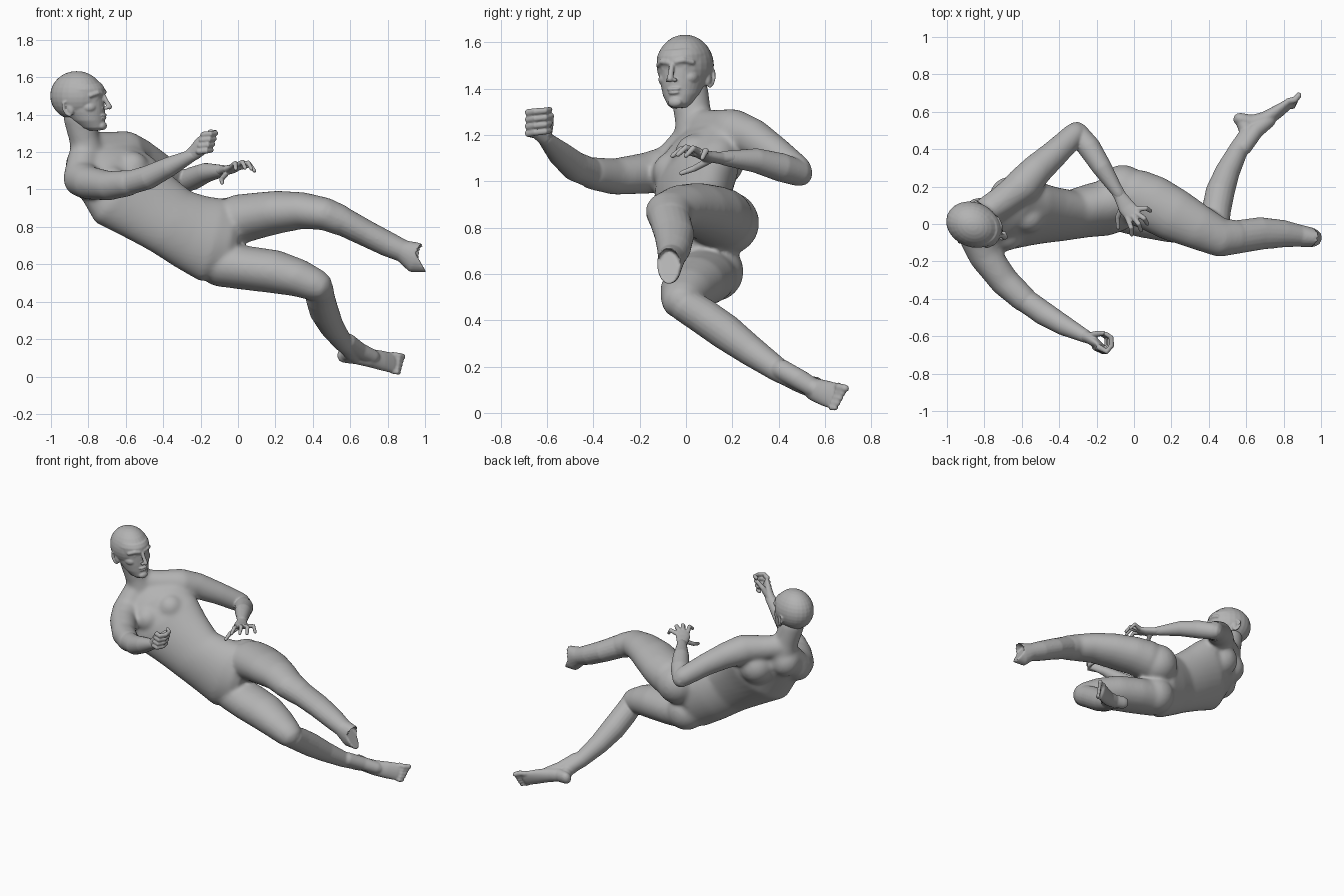
import bpy, bmesh, math
from mathutils import Vector as V, Matrix

skin = bpy.data.materials.new("grey_skin")
skin.diffuse_color = (0.45, 0.45, 0.45, 1)


def loft(bm, rings, n=20):
    """Closed skin through elliptical rings (centre, half-axis, half-axis)."""
    loops = []
    for c, u, v in rings:
        loops.append([bm.verts.new(c + u * math.cos(a) + v * math.sin(a))
                      for a in (2 * math.pi * i / n for i in range(n))])
    for p, q in zip(loops, loops[1:]):
        for i in range(n):
            j = (i + 1) % n
            bm.faces.new((p[i], p[j], q[j], q[i]))
    bm.faces.new(loops[0][::-1])
    bm.faces.new(loops[-1])


def tube(bm, pts, ref=(0, 0, 1), end_dir=None, grow=0):
    """Limb through (x, y, z, radius along ref[, other radius]); rounded ends.
    grow makes up for what softening takes off thin limbs."""
    rings, ref = [], V(ref)
    cs = [V(p[:3]) for p in pts]
    last = len(pts) - 1
    for i, p in enumerate(pts):
        t = (cs[min(i + 1, last)] - cs[max(i - 1, 0)]).normalized()
        if end_dir and i == last:
            t = V(end_dir).normalized()
        u = (ref - t * ref.dot(t)).normalized()
        v = t.cross(u) * (p[-1] + grow / p[-1])
        u = u * (p[3] + grow / p[3])
        r = min(p[3], p[-1])
        caps = [(0.95, 0.35), (0.6, 0.8)]
        if i == 0:
            rings += [(cs[0] - t * r * d, u * s, v * s) for d, s in caps]
        rings.append((cs[i], u, v))
        if i == last and not end_dir:
            rings += [(cs[i] + t * r * d, u * s, v * s) for d, s in caps[::-1]]
    loft(bm, rings)


def ball(bm, c, r, rot=0):
    r = (r, r, r) if isinstance(r, (int, float)) else r
    m = Matrix.Translation(c) @ Matrix.Rotation(rot, 4, 'Y') @ Matrix.Diagonal((*r, 1))
    bmesh.ops.create_uvsphere(bm, u_segments=24, v_segments=16, radius=1, matrix=m)


def finish(bm, name, voxel, smooth):
    """Fuse the overlapping volumes into one smooth skin."""
    bmesh.ops.recalc_face_normals(bm, faces=bm.faces)
    me = bpy.data.meshes.new(name)
    bm.to_mesh(me)
    bm.free()
    me.materials.append(skin)
    me.polygons.foreach_set("use_smooth", [True] * len(me.polygons))
    ob = bpy.data.objects.new(name, me)
    bpy.context.collection.objects.link(ob)
    m = ob.modifiers.new("fuse", 'REMESH')
    m.mode, m.voxel_size, m.use_smooth_shade = 'VOXEL', voxel, True
    m = ob.modifiers.new("soften", 'SMOOTH')
    m.factor, m.iterations = 0.5, smooth
    return ob


# ---- torso, upper arms and thighs, softened strongly first ----
bm = bmesh.new()
spine = [((-.78, .05, 1.19), (.08, .08, .06), .07),
         ((-.71, .055, 1.12), (.145, .15, .11), .12),
         ((-.605, .045, .993), (.15, .135, .16), .148),
         ((-.48, .045, .91), (.12, .095, .16), .135),
         ((-.36, .045, .83), (.105, .065, .157), .127),
         ((-.25, .07, .775), (.085, .05, .187), .138),
         ((-.14, .09, .73), (.06, .05, .22), .148),
         ((-.04, .09, .715), (.03, .03, .18), .12),
         ((0, .09, .71), (.02, .02, .12), .08)]
rings = []
for i, (c, l, d) in enumerate(spine):
    t = V(spine[min(i + 1, 8)][0]) - V(spine[max(i - 1, 0)][0])
    rings.append((V(c), V(l), t.cross(V(l)).normalized() * d))
loft(bm, rings, 32)

# chest, upper back and buttocks
for c, r in [((-.68, -.055, 1.04), .09), ((-.565, .04, 1.115), .09),
             ((-.82, .04, 1.13), .103), ((-.66, .14, 1.09), .115),
             ((-.06, .18, .82), .137), ((-.09, .12, .61), .13)]:
    ball(bm, c, r)

k = .0005
# neck and the slopes to the shoulders
tube(bm, [(-.8, .045, 1.17, .088), (-.822, .032, 1.27, .074), (-.855, .012, 1.4, .077)],
     (1, 0, 0), grow=k)
tube(bm, [(-.8, .06, 1.235, .07), (-.7, .125, 1.225, .077), (-.6, .2, 1.22, .088)], grow=k)
tube(bm, [(-.82, .03, 1.18, .08), (-.84, -.05, 1.08, .085)], (1, 0, 0), grow=k)

# upper arms
tube(bm, [(-.6, .2, 1.215, .094), (-.52, .29, 1.185, .08), (-.42, .38, 1.125, .067),
          (-.31, .485, 1.045, .056)], grow=k)
tube(bm, [(-.84, -.06, 1.06, .094), (-.795, -.17, 1.035, .084), (-.69, -.31, 1.02, .073),
          (-.58, -.41, 1.035, .063)], grow=k)
# thighs
tube(bm, [(0, .15, .84, .13, .145), (.1, .11, .86, .12, .148), (.22, .045, .88, .11, .14),
          (.35, -.02, .887, .093, .117), (.47, -.075, .868, .082, .1),
          (.56, -.068, .83, .075, .085)], grow=k)
tube(bm, [(-.1, .1, .6, .115, .13), (.05, .07, .58, .114, .14), (.2, .035, .56, .112, .132),
          (.33, 0, .525, .096, .11), (.425, -.02, .485, .08, .085)], grow=k)
core = finish(bm, "torso_core", .012, 14)

# ---- bake the softened core and add the lower limbs ----
bpy.context.view_layer.update()
baked = bpy.data.meshes.new_from_object(core.evaluated_get(bpy.context.evaluated_depsgraph_get()))
bpy.data.objects.remove(core)
bm = bmesh.new()
bm.from_mesh(baked)
bpy.data.meshes.remove(baked)

# forearms
tube(bm, [(-.305, .49, 1.035, .057), (-.24, .41, 1.06, .062), (-.17, .3, 1.09, .053),
          (-.08, .16, 1.1, .031)])
tube(bm, [(-.6, -.395, 1.03, .064), (-.48, -.48, 1.065, .064), (-.37, -.545, 1.12, .054),
          (-.24, -.61, 1.185, .032)])
# left lower leg, cut off slantwise at the shin
tube(bm, [(.47, -.075, .868, .08, .098), (.56, -.068, .83, .077, .089),
          (.68, -.05, .768, .071, .087), (.8, -.052, .708, .067, .073),
          (.88, -.062, .672, .06, .06), (.955, -.073, .635, .085, .052),
          (.966, -.074, .629, .084, .048)], end_dir=(.87, 0, .5))
# right lower leg
tube(bm, [(.435, -.01, .47, .074), (.44, .07, .42, .078), (.46, .17, .35, .078),
          (.5, .28, .268, .066), (.56, .4, .184, .052), (.61, .485, .137, .044),
          (.62, .515, .115, .04)], (1, 0, 0))

# right foot
wide = V((-.04, .31, .93)).normalized()
tube(bm, [(.565, .56, .115, .042, .034), (.63, .54, .112, .046, .044),
          (.7, .558, .1, .05, .042), (.77, .602, .085, .056, .033),
          (.825, .64, .073, .058, .023)], wide)
tube(bm, [(.57, .42, .17, .045), (.605, .49, .13, .043), (.58, .55, .115, .038)], (1, 0, 0))
tube(bm, [(.585, .41, .188, .045), (.65, .5, .138, .044), (.72, .555, .105, .04)], wide)
for i in range(5):
    base = V((.825, .642, .072)) + wide * (.044 - .023 * i)
    d = V((.86, .48, -.12)) * (.066 - .007 * i)
    knuckle = base + d * .55 + V((.006, -.01, 0))
    r = .018 if i == 0 else .0135
    tube(bm, [(*base, r), (*knuckle, r), (*(base + d), r * .95)], wide)
finish(bm, "body", .0065, 5)

# ---- left hand, relaxed with arched fingers ----
bm = bmesh.new()
tube(bm, [(-.1, .195, 1.1, .03, .034), (-.075, .15, 1.1, .026, .034),
          (-.04, .09, 1.108, .024, .046), (-.005, .05, 1.123, .018, .047)])
for f in [((-.035, .035, 1.12), (-.015, -.02, 1.14), (-.012, -.058, 1.11)),
          ((-.005, .04, 1.13), (.025, 0, 1.147), (.038, -.035, 1.115)),
          ((.015, .055, 1.13), (.055, .03, 1.143), (.072, 0, 1.11)),
          ((.02, .08, 1.12), (.065, .085, 1.132), (.088, .07, 1.1)),
          ((-.06, .1, 1.09), (-.088, .035, 1.055), (-.085, -.02, 1.035))]:
    tube(bm, [(*p, r) for p, r in zip(f, (.0155, .0135, .0105))], (.3, .2, 1))
finish(bm, "left_hand", .0045, 3)

# ---- right hand, curled as if around a rod ----
bm = bmesh.new()
tube(bm, [(-.27, -.595, 1.17, .033, .033), (-.235, -.612, 1.195, .04, .03),
          (-.2, -.64, 1.23, .05, .025), (-.18, -.655, 1.243, .054, .02)])
for i in range(4):
    z = 1.293 - .03 * i
    arc = [(-.185, -.66), (-.145, -.682), (-.12, -.65), (-.122, -.607), (-.15, -.588)]
    tube(bm, [(x - .008 * i, y, z + .004 * j, .0165 - .001 * j)
              for j, (x, y) in enumerate(arc)])
tube(bm, [(-.225, -.6, 1.21, .023), (-.2, -.588, 1.25, .017), (-.165, -.583, 1.285, .013)], (1, 0, 0))
finish(bm, "right_hand", .0045, 3)

# ---- head, modelled facing +x and then turned ----
bm = bmesh.new()
skull = [(-.162, .07, .14, .032), (-.145, .02, .157, .054), (-.105, -.03, .157, .08),
         (-.06, -.08, .158, .094), (-.02, -.115, .157, .102), (.01, -.132, .155, .109),
         (.035, -.137, .161, .113), (.065, -.132, .157, .112), (.09, -.11, .14, .1)]
loft(bm, [(V(((b + f) / 2, 0, z)), V(((f - b) / 2, 0, 0)), V((0, w, 0)))
          for z, b, f, w in skull], 32)
ball(bm, (.005, 0, .023), (.147, .12, .132))             # cranium
tube(bm, [(.158, 0, .025, .011), (.176, 0, -.01, .012), (.19, 0, -.036, .015)], (0, 1, 0))
ball(bm, (.15, 0, -.138), (.02, .032, .022))             # chin
ball(bm, (.157, 0, -.08), (.014, .03, .007))             # upper lip
ball(bm, (.155, 0, -.096), (.014, .026, .008))           # lower lip
for s in (1, -1):
    tube(bm, [(.153, s * .018, .036, .012), (.144, s * .05, .042, .012),
              (.116, s * .08, .03, .011)])               # brow
    ball(bm, (.122, s * .041, .009), .021)               # eye
    ball(bm, (.176, s * .016, -.042), (.014, .011, .009))  # nostril
    ball(bm, (.09, s * .053, -.035), (.045, .038, .032))  # cheek
    ball(bm, (.003, s * .1, -.042), (.022, .016, .034), -.2)  # ear
    rim = [(.018, -.008), (-.008, .003), (-.028, -.008), (-.028, -.04), (-.014, -.065), (.004, -.076)]
    tube(bm, [(x, s * (.109 - x * .3), z, .0075) for x, z in rim], (0, 1, 0))
bm.transform(Matrix.Translation((-.865, 0, 1.478)) @ Matrix.Rotation(math.radians(-22), 4, 'Z')
             @ Matrix.Rotation(math.radians(4), 4, 'X'))
finish(bm, "head", .005, 4)
